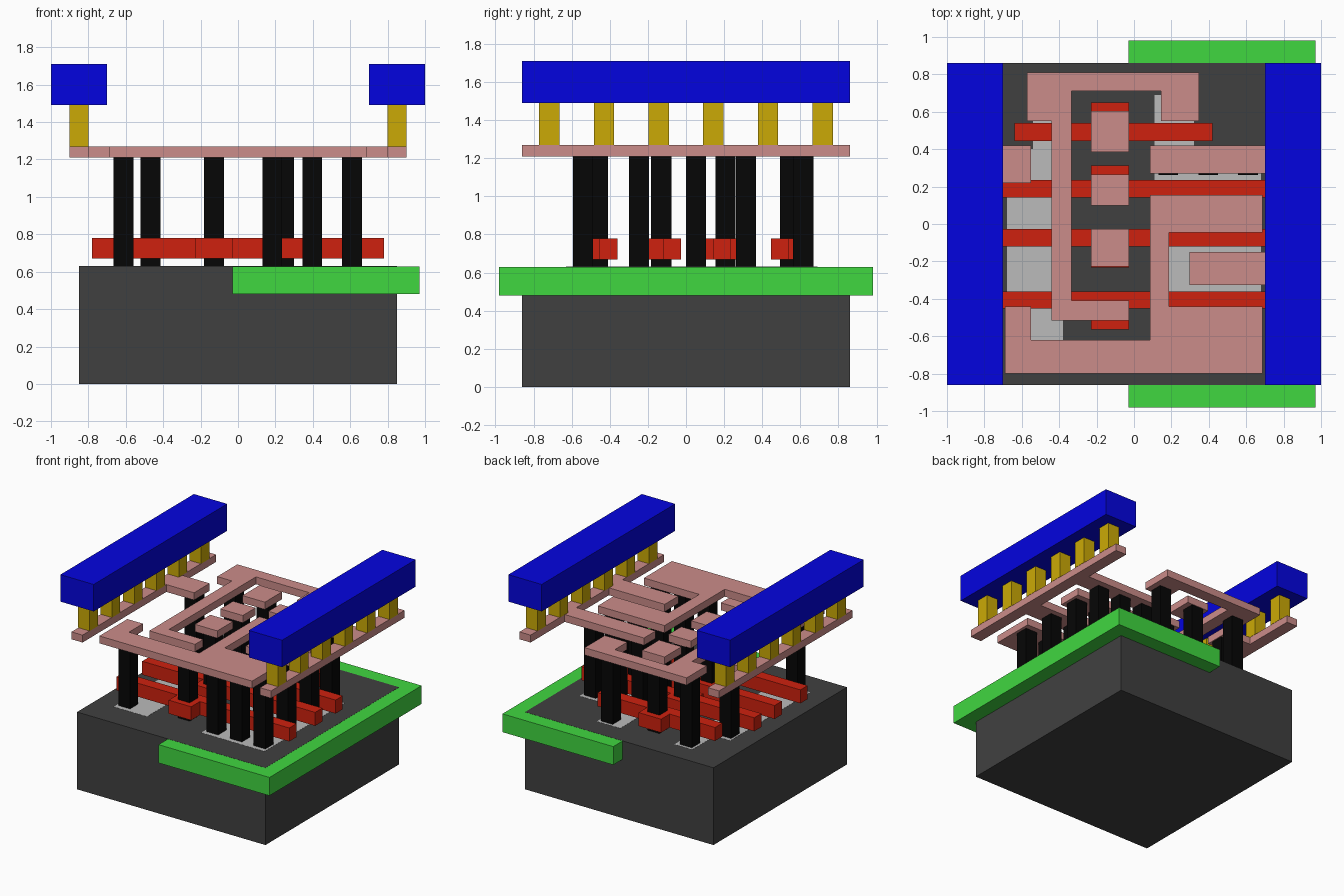
import bpy, bmesh


def material(name, rgb):
    # screen colour (0-255) to linear
    m = bpy.data.materials.new(name)
    m.diffuse_color = [(c / 255) ** 2.2 for c in rgb] + [1]
    return m


GREY = material("dark_grey", (66, 66, 66))
LIGHT = material("light_grey", (185, 185, 185))
GREEN = material("green", (66, 214, 66))
RED = material("red", (205, 38, 22))
BLACK = material("black", (14, 14, 14))
PINK = material("pink", (202, 139, 136))
GOLD = material("gold", (202, 168, 14))
BLUE = material("blue", (12, 12, 222))


def plate(name, outline, z0, z1, mat):
    """Extrude a flat outline from z0 to z1."""
    pts = [p for i, p in enumerate(outline) if p != outline[i - 1]]
    bm = bmesh.new()
    face = bm.faces.new([bm.verts.new((x, y, z0)) for x, y in pts])
    top = bmesh.ops.extrude_face_region(bm, geom=[face])["geom"]
    bmesh.ops.translate(bm, vec=(0, 0, z1 - z0),
                        verts=[v for v in top if isinstance(v, bmesh.types.BMVert)])
    bmesh.ops.recalc_face_normals(bm, faces=bm.faces)
    mesh = bpy.data.meshes.new(name)
    bm.to_mesh(mesh)
    bm.free()
    mesh.materials.append(mat)
    obj = bpy.data.objects.new(name, mesh)
    bpy.context.collection.objects.link(obj)
    return obj


def box(name, x0, x1, y0, y1, z0, z1, mat):
    return plate(name, [(x0, y0), (x1, y0), (x1, y1), (x0, y1)], z0, z1, mat)


# Base block and the green well set into its side
TOP = 0.63
box("base_block", -0.85, 0.85, -0.86, 0.86, 0, TOP, GREY)
box("green_well", -0.03, 0.97, -0.98, 0.98, 0.48, TOP - 0.001, GREEN)

# Pale patches flush with the base top
for name, outer, step, inner in (("left_patch", -0.68, -0.54, -0.38),
                                 ("right_patch", 0.68, 0.32, 0.11)):
    plate(name, [(inner, -0.63), (outer, -0.63), (outer, 0.40), (step, 0.40),
                 (step, 0.69), (inner, 0.69)], 0.6, TOP + 0.001, LIGHT)

# Red bars, each with a wider tab near the middle
TX0, TX1 = -0.23, -0.027
for i, (x0, x1, y0, y1, t0, t1) in enumerate((
        (-0.64, 0.42, 0.445, 0.54, 0.445, 0.65),
        (-0.78, 0.78, 0.143, 0.235, 0.105, 0.313),
        (-0.78, 0.78, -0.12, -0.027, -0.233, -0.027),
        (-0.78, 0.78, -0.453, -0.36, -0.565, -0.36))):
    plate(f"red_bar_{i + 1}", [
        (x0, y0), (TX0, y0), (TX0, t0), (TX1, t0), (TX1, y0), (x1, y0),
        (x1, y1), (TX1, y1), (TX1, t1), (TX0, t1), (TX0, y1), (x0, y1)],
        0.67, 0.78, RED)

# Black columns, listed row by row
rows = {-0.54: (-0.612, 0.183, 0.397, 0.61), -0.247: (0.397, 0.61),
        0.052: (0.183, 0.397, 0.61), 0.315: (-0.612, 0.183, 0.397, 0.61),
        0.615: (-0.468, 0.246),
        0.547: (-0.128,), 0.207: (-0.128,), -0.13: (-0.128,), -0.462: (-0.128,)}
for y, xs in rows.items():
    for x in xs:
        box("column", x - 0.053, x + 0.053, y - 0.053, y + 0.053, TOP, 1.21, BLACK)

# Pink layer: rails with side branches
P0, P1 = 1.21, 1.27
plate("left_rail", [(-0.9, -0.86), (-0.8, -0.86), (-0.8, 0.22), (-0.55, 0.22),
                    (-0.55, 0.42), (-0.8, 0.42), (-0.8, 0.86), (-0.9, 0.86)], P0, P1, PINK)
plate("right_rail", [(0.9, -0.86), (0.9, 0.86), (0.8, 0.86), (0.8, 0.42),
                     (0.085, 0.42), (0.085, 0.27), (0.8, 0.27), (0.8, -0.15),
                     (0.297, -0.15), (0.297, -0.325), (0.8, -0.325), (0.8, -0.86)], P0, P1, PINK)
# Pink hooked tracks
plate("upper_track", [(-0.573, 0.81), (-0.573, 0.55), (-0.44, 0.55), (-0.44, -0.515),
                      (-0.027, -0.515), (-0.027, -0.41), (-0.335, -0.41), (-0.335, 0.71),
                      (0.145, 0.71), (0.145, 0.55), (0.348, 0.55), (0.348, 0.81)], P0, P1, PINK)
plate("lower_track", [(-0.69, -0.80), (0.687, -0.80), (0.687, -0.44), (0.188, -0.44),
                      (0.188, -0.045), (0.687, -0.045), (0.687, 0.155), (0.085, 0.155),
                      (0.085, -0.62), (-0.55, -0.62), (-0.55, -0.44), (-0.69, -0.44)],
      P0, P1, PINK)
# Pink pads in the middle
for y0, y1 in ((0.385, 0.605), (0.10, 0.265), (-0.228, -0.027)):
    box("middle_pad", TX0, TX1, y0, y1, P0, P1, PINK)

# Gold posts and blue beams, both sides
for side, s in (("left", -1), ("right", 1)):
    for i in range(6):
        y = (i - 2.5) * 0.287
        box(f"{side}_gold_post", s * 0.85 - 0.052, s * 0.85 + 0.052,
            y - 0.053, y + 0.053, P1, 1.49, GOLD)
    box(f"{side}_beam", s * 0.85 - 0.15, s * 0.85 + 0.15, -0.86, 0.86, 1.49, 1.71, BLUE)
